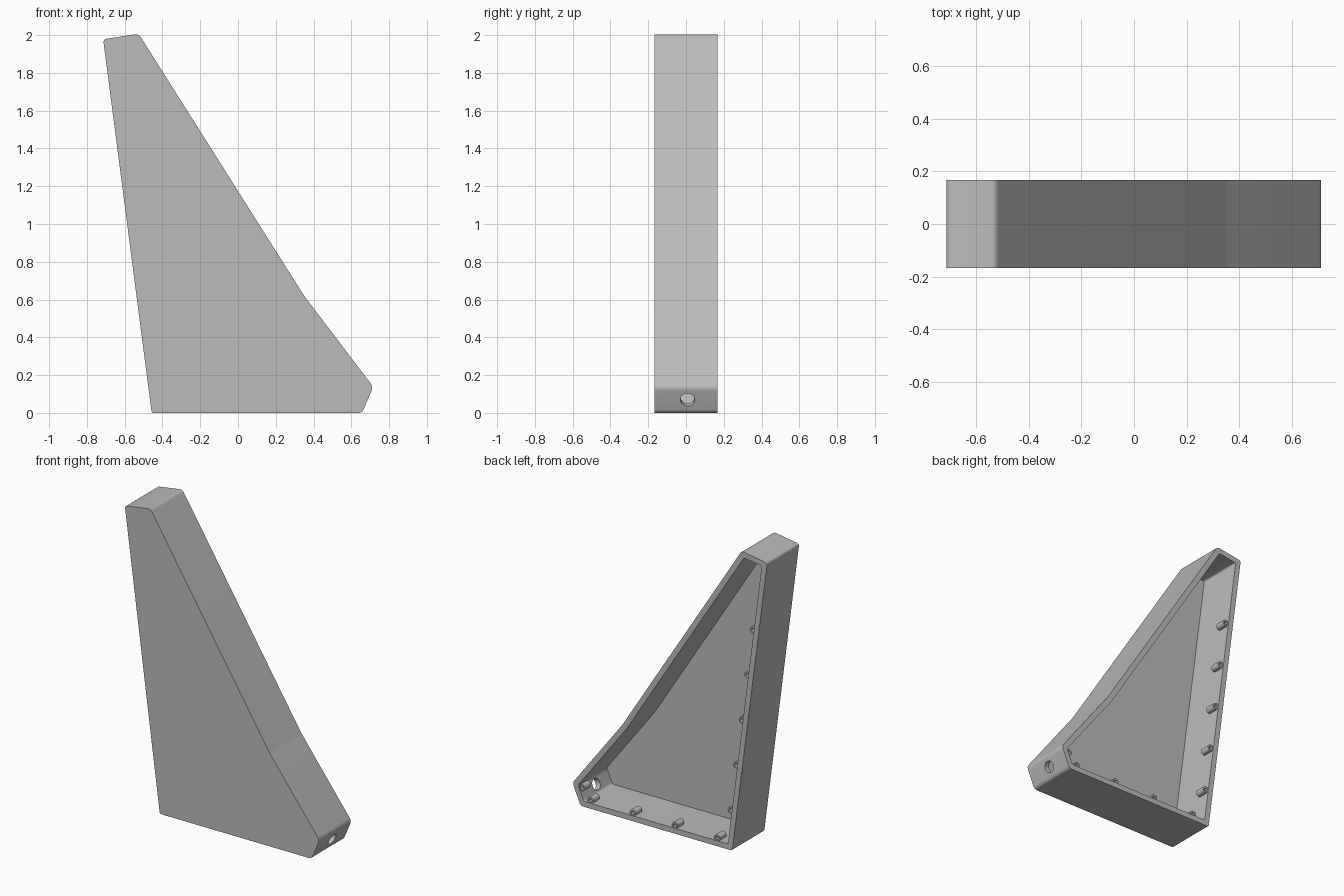
import bpy, bmesh
from math import tan, pi
from mathutils import Vector, Matrix

if "Cube" in bpy.data.objects:
    bpy.data.objects.remove(bpy.data.objects["Cube"])

HALF = 0.168     # half depth
WALL = 0.036     # wall thickness

grey = bpy.data.materials.new("light grey plastic")
grey.use_nodes = True
colour = (0.5, 0.5, 0.5, 1)
grey.diffuse_color = colour
grey.node_tree.nodes["Principled BSDF"].inputs["Base Color"].default_value = colour

# Side profile (x, z), counter-clockwise, with a fillet radius per corner
corners = [Vector(p) for p in [(-0.457, 0), (0.657, 0), (0.716, 0.138),
                               (0.35, 0.62), (-0.526, 2.007), (-0.714, 1.978)]]
radii = [0.015, 0.03, 0.04, 0.3, 0.03, 0.02]


def directions(pts, i):
    a, b, c = pts[i - 1], pts[i], pts[(i + 1) % len(pts)]
    return (b - a).normalized(), (c - b).normalized()


def inset(pts, d):
    """Move every edge of the outline inwards by d."""
    out = []
    for i, p in enumerate(pts):
        u, v = directions(pts, i)
        n, m = Vector((-u.y, u.x)), Vector((-v.y, v.x))
        out.append(p + (n + m) * (d / (1 + n.dot(m))))
    return out


def rounded(pts, rad, steps=5):
    """Replace each corner with a fillet."""
    out = []
    for i, p in enumerate(pts):
        u, v = directions(pts, i)
        t = rad[i] * tan(u.angle(v) / 2)
        a, b = p - u * t, p + v * t
        for k in range(steps + 1):
            s = k / steps
            out.append(a * (1 - s) ** 2 + p * 2 * s * (1 - s) + b * s * s)
    return out


def finish(name, bm, smooth=True):
    bmesh.ops.recalc_face_normals(bm, faces=bm.faces)
    mesh = bpy.data.meshes.new(name)
    bm.to_mesh(mesh)
    bm.free()
    mesh.materials.append(grey)
    ob = bpy.data.objects.new(name, mesh)
    bpy.context.collection.objects.link(ob)
    bpy.ops.object.select_all(action="DESELECT")
    ob.select_set(True)
    bpy.context.view_layer.objects.active = ob
    if smooth:
        bpy.ops.object.shade_smooth_by_angle(angle=pi / 6)
    return ob


# Hollow housing, open at the back
bm = bmesh.new()
outer = rounded(corners, radii)
inner = rounded(inset(corners, WALL), [r * 0.6 for r in radii])
rings = [[bm.verts.new((p.x, y, p.y)) for p in loop] for loop, y in
         [(outer, -HALF), (outer, HALF), (inner, HALF), (inner, WALL - HALF)]]
for r, s in zip(rings, rings[1:]):
    for i in range(len(r)):
        bm.faces.new((r[i - 1], r[i], s[i], s[i - 1]))
bm.faces.new(rings[0])
bm.faces.new(rings[-1])
housing = finish("housing", bm, False)

# Round cable hole through the short end wall
end_dir = (corners[2] - corners[1]).normalized()
axis = Vector((end_dir.y, 0, -end_dir.x))
bm = bmesh.new()
bmesh.ops.create_cone(bm, cap_ends=True, segments=32, radius1=0.037, radius2=0.037, depth=0.16,
                      matrix=Matrix.Translation((0.67, 0.008, 0.077))
                      @ axis.to_track_quat("Z", "Y").to_matrix().to_4x4())
cutter = finish("cable_hole_cutter", bm, False)
cutter.hide_render = True
bpy.context.view_layer.objects.active = housing
cut = housing.modifiers.new("cable hole", "BOOLEAN")
cut.object = cutter
cut.operation = "DIFFERENCE"
cut.solver = "EXACT"
bpy.ops.object.modifier_apply(modifier=cut.name)
bpy.data.objects.remove(cutter)
bpy.ops.object.select_all(action="DESELECT")
housing.select_set(True)
bpy.ops.object.shade_smooth_by_angle(angle=pi / 6)


# Screw bosses just inside the rim: short tubes with a blind hole
def screw_boss(name, x, z):
    bm = bmesh.new()
    front, back = HALF - 0.075, HALF - 0.008
    loops = []
    for r, y in [(0.022, front), (0.022, back), (0.011, back), (0.011, front + 0.015)]:
        ring = bmesh.ops.create_circle(bm, segments=16, radius=r,
                                       matrix=Matrix.Translation((x, y, z)) @ Matrix.Rotation(pi / 2, 4, "X"))
        loops.append(ring["verts"])
    for r, s in zip(loops, loops[1:]):
        for i in range(len(r)):
            bm.faces.new((r[i - 1], r[i], s[i], s[i - 1]))
    bm.faces.new(loops[0])
    bm.faces.new(loops[-1])
    finish(name, bm)


guide = inset(corners, WALL + 0.014)
for i in range(5):
    z = 0.26 + 0.31 * i
    f = (z - guide[0].y) / (guide[5].y - guide[0].y)
    p = guide[0].lerp(guide[5], f)
    screw_boss(f"upright_boss_{i + 1}", p.x, z)
for i in range(4):
    screw_boss(f"base_boss_{i + 1}", -0.34 + 0.31 * i, guide[0].y)
p = guide[1].lerp(guide[2], 0.85)
screw_boss("end_boss", p.x, p.y)
